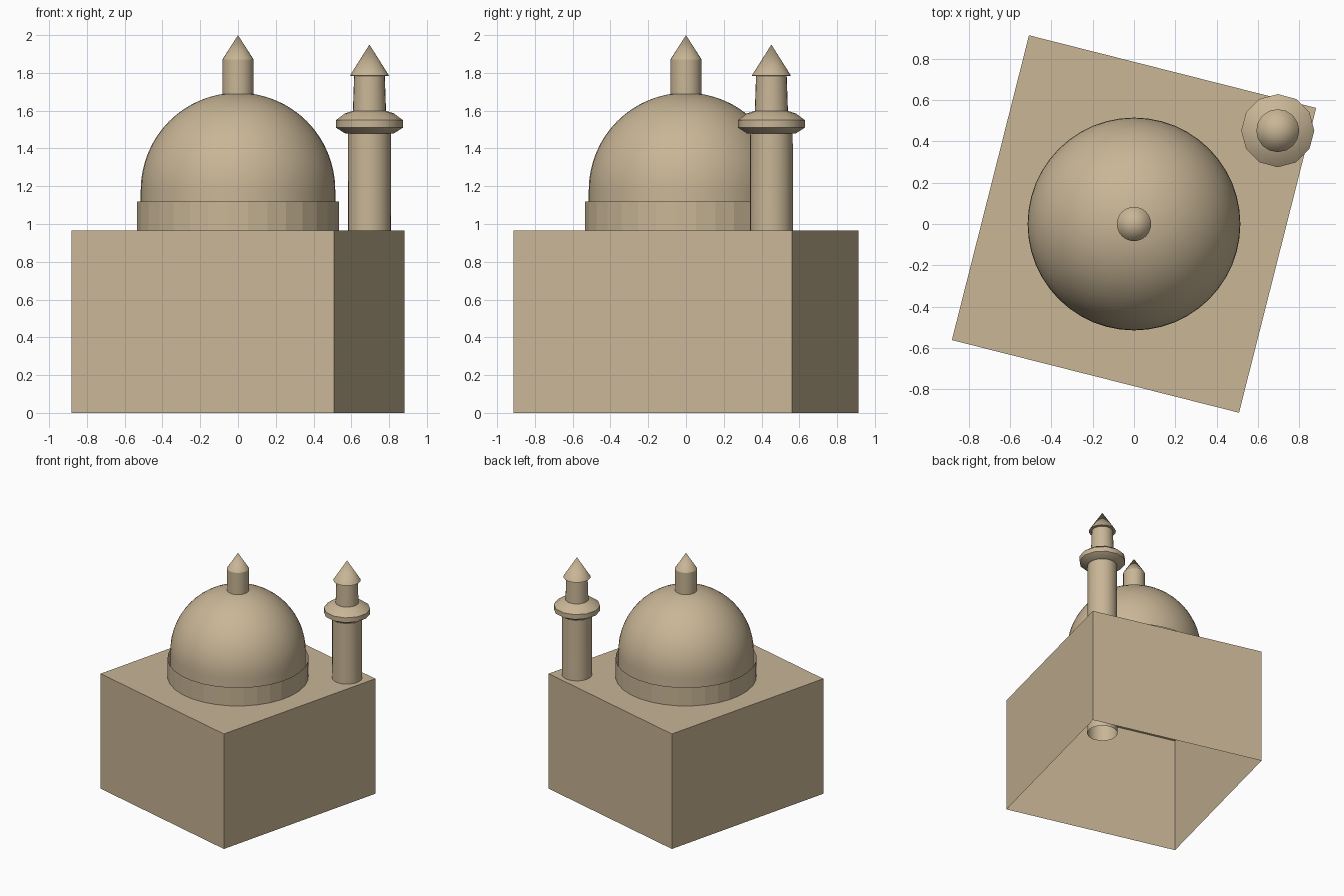
import bpy, bmesh, math
from mathutils import Matrix

if "Cube" in bpy.data.objects:
    bpy.data.objects.remove(bpy.data.objects["Cube"])

# One sandstone colour for everything
stone = bpy.data.materials.new("sandstone")
stone.diffuse_color = (0.58, 0.465, 0.305, 1)
stone.use_nodes = True
stone.node_tree.nodes["Principled BSDF"].inputs["Base Color"].default_value = stone.diffuse_color


def finish(bm, name, smooth_angle=None):
    mesh = bpy.data.meshes.new(name)
    bm.to_mesh(mesh)
    bm.free()
    mesh.materials.append(stone)
    ob = bpy.data.objects.new(name, mesh)
    bpy.context.collection.objects.link(ob)
    if smooth_angle:
        bpy.ops.object.select_all(action='DESELECT')
        ob.select_set(True)
        bpy.context.view_layer.objects.active = ob
        bpy.ops.object.shade_smooth_by_angle(angle=math.radians(smooth_angle))
    return ob


def lathe(name, profile, sides, x=0, y=0, smooth_angle=None, turn=0):
    """Revolve (radius, height) points, listed bottom to top, about a vertical axis."""
    bm = bmesh.new()
    rings = []
    for r, z in profile:
        if r < 1e-5:
            rings.append([bm.verts.new((x, y, z))])
            continue
        angles = [turn + 2 * math.pi * i / sides for i in range(sides)]
        rings.append([bm.verts.new((x + r * math.cos(a), y + r * math.sin(a), z)) for a in angles])
    for low, high in zip(rings, rings[1:]):
        for i in range(sides):
            j = (i + 1) % sides
            if len(high) == 1:
                bm.faces.new((low[i], low[j], high[0]))
            else:
                bm.faces.new((low[i], low[j], high[j], high[i]))
    return finish(bm, name, smooth_angle)


# Hall: turned box, open underneath
bm = bmesh.new()
bmesh.ops.create_cube(bm, size=1, matrix=Matrix.Rotation(math.radians(-14.2), 4, 'Z')
                      @ Matrix.Translation((0, 0, 0.4825))
                      @ Matrix.Diagonal((1.434, 1.522, 0.965, 1)))
bm.normal_update()
bmesh.ops.delete(bm, geom=[f for f in bm.faces if f.normal.z < -0.5], context='FACES')
finish(bm, "hall")

# Drum: open faceted ring round the foot of the dome
lathe("drum", [(0.537, 0.965), (0.537, 1.12)], 32, turn=math.pi / 32)

# Dome: short upright wall, then a hemisphere
R, CZ, STEPS = 0.515, 1.18, 16
arc = [(R * math.cos(t), CZ + R * math.sin(t))
       for t in (math.pi / 2 * i / STEPS for i in range(STEPS))]
lathe("dome", [(R, 0.965)] + arc + [(0, CZ + R)], 48, smooth_angle=40)

# Finial on the dome
lathe("finial", [(0.083, 1.66), (0.083, 1.87), (0, 2.0)], 24, smooth_angle=30)

# Minaret: open shaft down to the ground, balcony, neck and cone roof
MX, MY, N = 0.696, 0.452, 12
lathe("minaret_shaft", [(0.116, 0), (0.113, 1.5)], 24, MX, MY, 40)
lathe("minaret_balcony", [(0.105, 1.477), (0.130, 1.48), (0.177, 1.51), (0.177, 1.55),
                          (0.13, 1.585), (0.085, 1.60)], N, MX, MY, 50)
lathe("minaret_neck", [(0.088, 1.59), (0.081, 1.79)], 24, MX, MY, 40)
lathe("minaret_roof", [(0.07, 1.783), (0.104, 1.785), (0, 1.95)], 16, MX, MY, 50)
